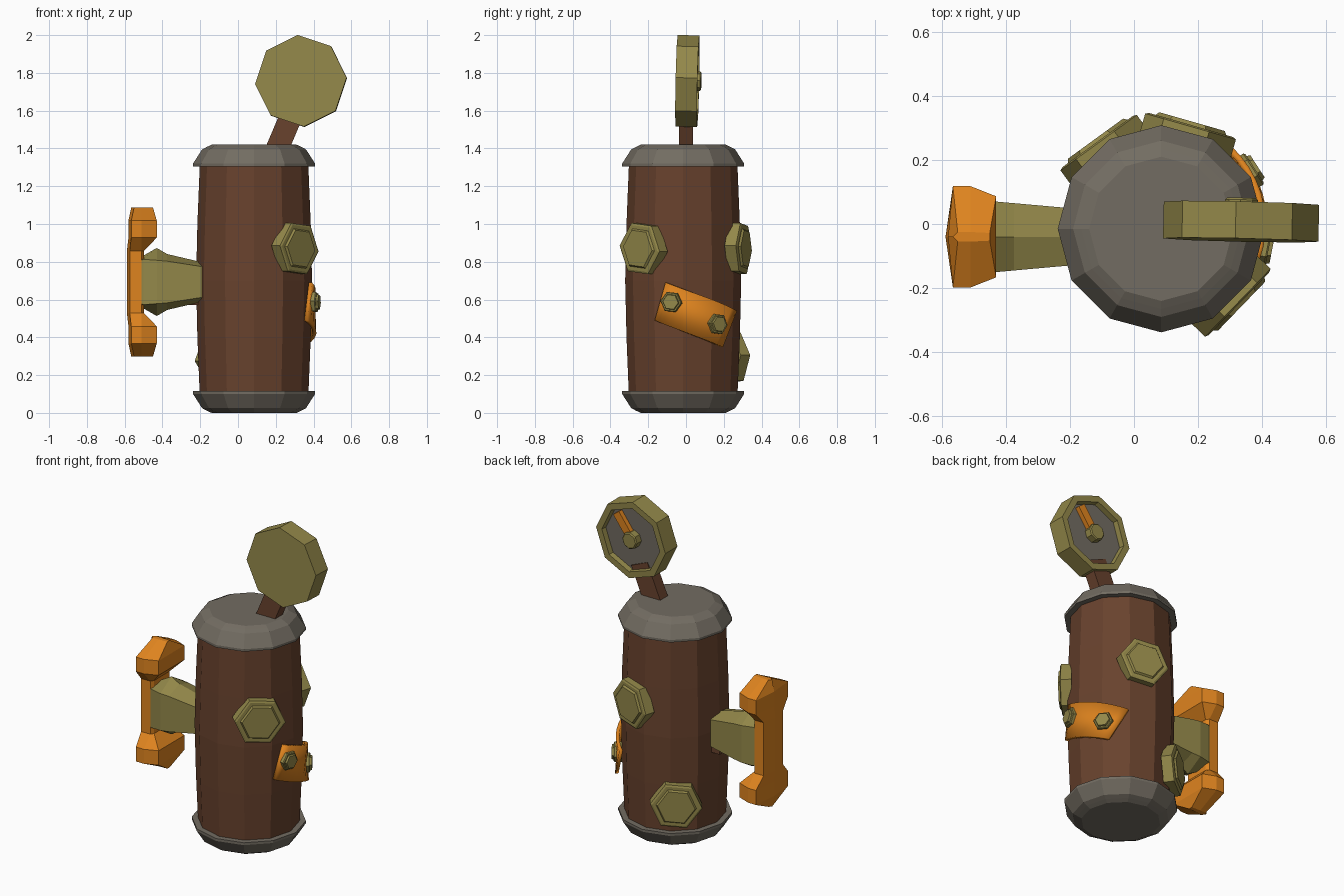
import bpy, bmesh
from math import sin, cos, pi, radians
from mathutils import Matrix, Vector

cube = bpy.data.objects.get("Cube")
if cube:
    bpy.data.objects.remove(cube)


def material(name, srgb):
    col = [(c / 255) ** 2.2 for c in srgb] + [1]
    m = bpy.data.materials.new(name)
    m.use_nodes = True
    m.diffuse_color = col
    m.node_tree.nodes["Principled BSDF"].inputs["Base Color"].default_value = col
    return m


WOOD = material("brown wood", (104, 68, 49))
BRASS = material("olive brass", (146, 135, 75))
COPPER = material("orange copper", (222, 131, 36))
IRON = material("grey iron", (114, 108, 98))


def finish(name, bm, mat, matrix=Matrix()):
    bmesh.ops.recalc_face_normals(bm, faces=bm.faces[:])
    me = bpy.data.meshes.new(name)
    bm.to_mesh(me)
    bm.free()
    me.transform(matrix)
    me.materials.append(mat)
    ob = bpy.data.objects.new(name, me)
    bpy.context.collection.objects.link(ob)
    return ob


def loft(name, rings, mat, matrix=Matrix()):
    """Skin a list of point rings and cap both ends."""
    bm = bmesh.new()
    loops = [[bm.verts.new(p) for p in ring] for ring in rings]
    n = len(loops[0])
    for a, b in zip(loops, loops[1:]):
        for i in range(n):
            j = (i + 1) % n
            bm.faces.new((a[i], a[j], b[j], b[i]))
    bm.faces.new(loops[0])
    bm.faces.new(loops[-1])
    return finish(name, bm, mat, matrix)


def turned(name, profile, sides, mat, matrix=Matrix(), start=0.0):
    """Turn a (radius, height) profile with a few flat sides."""
    rings = [[(r * cos(start + 2 * pi * i / sides), r * sin(start + 2 * pi * i / sides), z)
              for i in range(sides)] for r, z in profile]
    return loft(name, rings, mat, matrix)


def box(name, size, mat, matrix):
    bm = bmesh.new()
    bmesh.ops.create_cube(bm, size=1, matrix=Matrix.Diagonal((*size, 1)))
    return finish(name, bm, mat, matrix)


# Barrel and its two iron caps
AXIS = Matrix.Translation((0.085, -0.015, 0))
turned("barrel", [(0.287, 0.08), (0.3, 0.4), (0.307, 0.7), (0.3, 1.0), (0.287, 1.32)],
       12, WOOD, AXIS)
cap = [(0.25, 0.115), (0.323, 0.115), (0.323, 0.1), (0.275, 0.025), (0.25, 0.012),
       (0.225, 0.0)]
turned("bottom_cap", cap, 12, IRON, AXIS)
turned("top_cap", [(r, 1.42 - z) for r, z in cap], 12, IRON, AXIS)


# Hexagonal studs and bolts facing outward from the barrel
def stud(name, angle, z, radius, inner, outer):
    place = (AXIS @ Matrix.Translation((0, 0, z)) @ Matrix.Rotation(radians(angle), 4, 'Z')
             @ Matrix.Rotation(pi / 2, 4, 'Y'))
    step = outer - 0.016
    turned(name, [(radius, inner), (radius, step), (radius * 0.92, step + 0.005),
                  (radius * 0.78, step + 0.005), (radius * 0.72, outer)],
           6, BRASS, place, radians(24))


stud("front_stud", -44, 0.87, 0.148, 0.27, 0.348)
stud("back_upper_stud", 74, 0.87, 0.148, 0.27, 0.348)
stud("back_lower_stud", 126, 0.29, 0.148, 0.27, 0.348)
stud("front_plate_bolt", -11, 0.587, 0.058, 0.3, 0.352)
stud("back_plate_bolt", 33, 0.47, 0.058, 0.3, 0.358)

# Curved repair plate: corners as (angle, height), bent round the barrel
corners = [Vector(c) for c in ((-28, 0.49), (38.5, 0.35), (57, 0.54), (-17, 0.69))]
bm = bmesh.new()
STEPS = 10
rows = []
for i in range(STEPS + 1):
    t = i / STEPS
    row = []
    for p in (corners[0].lerp(corners[1], t), corners[3].lerp(corners[2], t)):
        r = 0.322 + 0.018 * t
        a = radians(p.x)
        row.append(bm.verts.new((r * cos(a), r * sin(a), p.y)))
    rows.append(row)
for a, b in zip(rows, rows[1:]):
    bm.faces.new((a[0], b[0], b[1], a[1]))
plate = finish("repair_plate", bm, COPPER, AXIS)
solid = plate.modifiers.new("thickness", 'SOLIDIFY')
solid.thickness = 0.02
bpy.context.view_layer.objects.active = plate
plate.select_set(True)
bpy.ops.object.shade_smooth_by_angle(angle=radians(30))
plate.select_set(False)

# Side handle: hexagonal neck, wide-ended grip and a small wooden peg
HANDLE = Matrix.Translation((0, -0.04, 0.693))
neck = []
for x, w, shoulder, ridge in ((-0.53, 0.085, 0.11, 0.13), (-0.5, 0.1, 0.12, 0.14),
                              (-0.43, 0.11, 0.115, 0.18), (-0.375, 0.105, 0.11, 0.148),
                              (-0.15, 0.085, 0.075, 0.095)):
    neck.append([(x, 0, ridge), (x, w, shoulder), (x, w, -shoulder),
                 (x, 0, -ridge), (x, -w, -shoulder), (x, -w, shoulder)])
loft("handle_neck", neck, BRASS, HANDLE)

half = [(0.395, 0.015, -0.56, -0.45), (0.325, 0.158, -0.575, -0.43),
        (0.235, 0.158, -0.575, -0.43), (0.165, 0.095, -0.583, -0.497)]
grip = []
for z, w, out, inn in half + [(-z, w, o, i) for z, w, o, i in reversed(half)]:
    mid = min(inn, -0.51)
    grip.append([(out - 0.005, 0, z), (out + 0.01, w, z), (mid, w, z), (inn, w * 0.8, z),
                 (inn, -w * 0.8, z), (mid, -w, z), (out + 0.01, -w, z)])
loft("handle_grip", grip, COPPER, HANDLE)
box("handle_peg", (0.14, 0.08, 0.06), WOOD, Matrix.Translation((-0.19, 0.0, 0.6)))

# Leaning stem on top
box("gauge_stem", (0.12, 0.075, 0.3), WOOD,
    Matrix.Translation((0.238, 0.0, 1.47)) @ Matrix.Rotation(radians(23), 4, 'Y'))

# Gauge with its dial on the back
GAUGE = (Matrix.Translation((0.334, 0.005, 1.757)) @ Matrix.Rotation(radians(-1.3), 4, 'Z')
         @ Matrix.Rotation(radians(-91.3), 4, 'X'))
turn = radians(-4)
turned("gauge_case", [(0.243, -0.055), (0.243, 0.06), (0.203, 0.06), (0.198, 0.025)],
       8, BRASS, GAUGE, turn)
turned("gauge_dial", [(0.199, 0.02), (0.198, 0.028)], 8, IRON, GAUGE, turn)
turned("gauge_hub", [(0.052, 0.02), (0.052, 0.07), (0.045, 0.076)], 8, BRASS, GAUGE, turn)
box("gauge_hand", (0.15, 0.05, 0.03), COPPER,
    GAUGE @ Matrix.Rotation(radians(-54), 4, 'Z') @ Matrix.Translation((0.1, 0, 0.042)))
